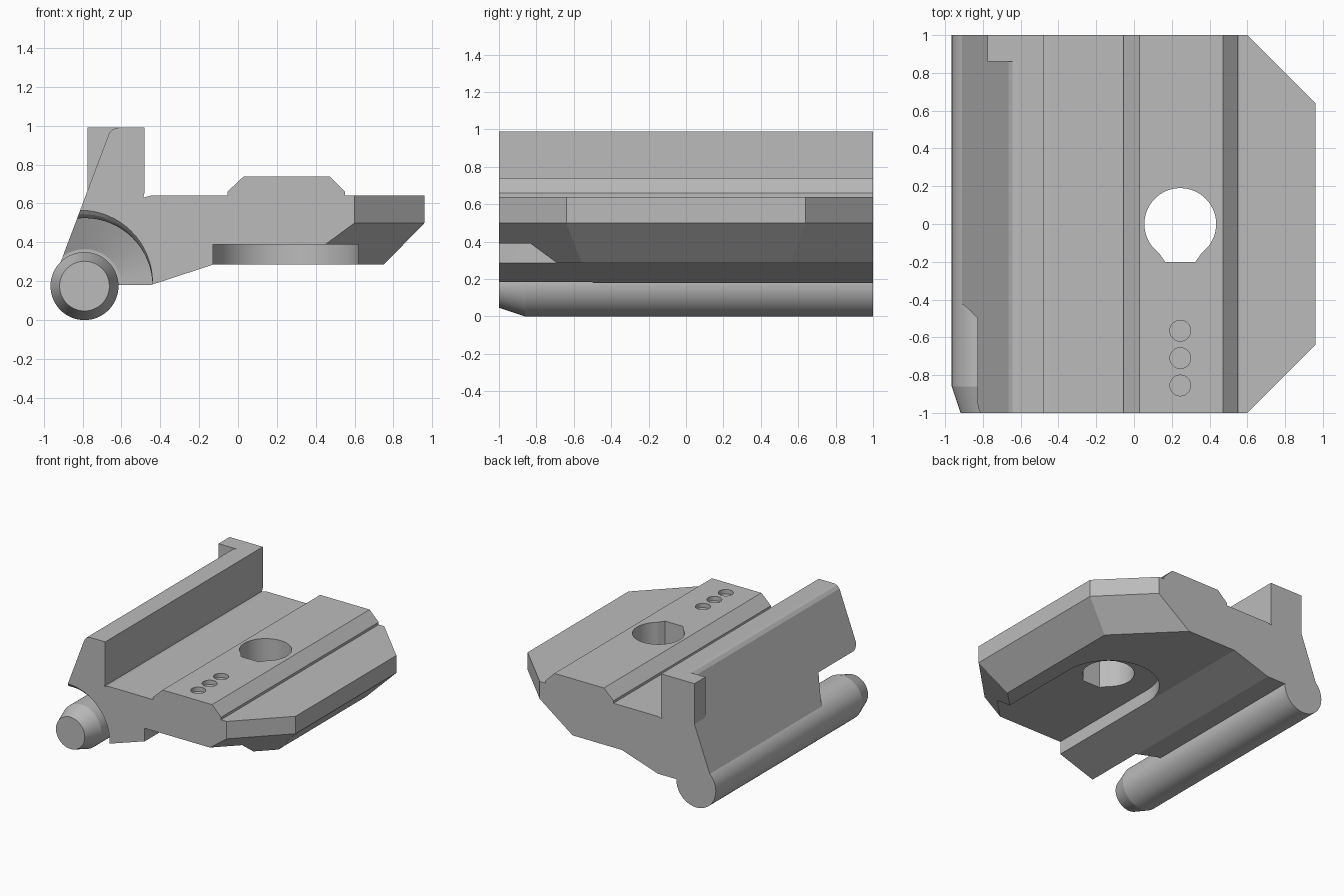
import bpy, bmesh, math
from mathutils import Vector

if "Cube" in bpy.data.objects:
    bpy.data.objects.remove(bpy.data.objects["Cube"], do_unlink=True)

grey = bpy.data.materials.new("plain grey")
grey.use_nodes = True
colour = (0.5, 0.5, 0.5, 1)
grey.diffuse_color = colour
grey.node_tree.nodes["Principled BSDF"].inputs["Base Color"].default_value = colour


def finish(bm, name):
    bmesh.ops.recalc_face_normals(bm, faces=bm.faces)
    mesh = bpy.data.meshes.new(name)
    bm.to_mesh(mesh)
    bm.free()
    mesh.materials.append(grey)
    obj = bpy.data.objects.new(name, mesh)
    bpy.context.collection.objects.link(obj)
    return obj


def loft(rings):
    """Closed solid through rings of equal point count."""
    bm = bmesh.new()
    loops = [[bm.verts.new(p) for p in ring] for ring in rings]
    n = len(loops[0])
    for a, b in zip(loops, loops[1:]):
        for i in range(n):
            j = (i + 1) % n
            bm.faces.new((a[i], a[j], b[j], b[i]))
    bm.faces.new(loops[0])
    bm.faces.new(loops[-1])
    return bm


def arc(cx, cy, r, start=0, end=360, n=64):
    full = end - start == 360
    angles = [math.radians(start + (end - start) * i / (n if full else n - 1))
              for i in range(n)]
    return [(cx + r * math.cos(a), cy + r * math.sin(a)) for a in angles]


def along_y(points, y):
    return [(x, y, z) for x, z in points]


def prism_z(points, z0, z1, name):
    return finish(loft([[(x, y, z) for x, y in points] for z in (z0, z1)]), name)


def select_only(obj):
    bpy.ops.object.select_all(action='DESELECT')
    obj.select_set(True)
    bpy.context.view_layer.objects.active = obj


def cut(target, cutter):
    mod = target.modifiers.new("cut", 'BOOLEAN')
    mod.operation = 'DIFFERENCE'
    mod.solver = 'EXACT'
    mod.object = cutter
    select_only(target)
    bpy.ops.object.modifier_apply(modifier=mod.name)
    bpy.data.objects.remove(cutter, do_unlink=True)


# Body: one cross-section run from front to back
profile = [(-0.79, 0.175), (-0.62, 0.18), (-0.45, 0.18), (-0.13, 0.285),
           (0.75, 0.285), (0.96, 0.5), (0.96, 0.64), (0.55, 0.64),
           (0.55, 0.66), (0.47, 0.74), (0.03, 0.74), (-0.055, 0.66),
           (-0.055, 0.64), (-0.45, 0.64), (-0.488, 0.63), (-0.48, 0.66),
           (-0.48, 0.99), (-0.615, 0.99), (-0.643, 0.983), (-0.664, 0.96),
           (-0.912, 0.3)]
bm = loft([along_y(profile, -1), along_y(profile, 1)])

# Clipped corners, upright above and sloping inward below
for side in (-1, 1):
    for slope in (0, -1.36):
        res = bmesh.ops.bisect_plane(
            bm, geom=bm.verts[:] + bm.edges[:] + bm.faces[:], dist=1e-5,
            plane_co=Vector((0.6, side, 0.5)),
            plane_no=Vector((1, side, slope)).normalized(), clear_outer=True)
        rim = [e for e in bm.edges if e.is_boundary]
        bmesh.ops.holes_fill(bm, edges=rim, sides=0)
body = finish(bm, "body")

# Round-ended slot under the body, open to the front
slot = [(-0.129, -1.2), (0.619, -1.2)] + arc(0.245, 0, 0.374, 0, 180, 40)
cut(body, prism_z(slot, 0.1, 0.39, "slot_cutter"))

# Through hole with a small flat key at the front
hole = arc(0.245, 0, 0.19, -53, 233, 56) + [(0.165, -0.2), (0.325, -0.2)]
cut(body, prism_z(hole, 0, 1.2, "hole_cutter"))

# Three shallow dimples
for y in (-0.855, -0.71, -0.565):
    cut(body, prism_z(arc(0.245, y, 0.055, n=32), 0.705, 0.9, "dimple_cutter"))

# Clearance around the rod, flared at the front and tapered at the inner end
rings = []
for y, flare in ((-1.05, 1), (-1, 1), (-0.985, 0.5), (-0.97, 0.2), (-0.95, 0)):
    rings.append(along_y(arc(-0.79 - 0.02 * flare, 0.175 + 0.02 * flare,
                             0.35 + 0.02 * flare), y))
for y, r in ((-0.5, 0.35), (-0.43, 0.19)):
    rings.append(along_y(arc(-0.79, 0.175, r), y))
cut(body, finish(loft(rings), "clearance_cutter"))

# Rod with a tapered front tip
rod = finish(loft([along_y(arc(-0.79, 0.175, r), y)
                   for y, r in ((-1, 0.128), (-0.86, 0.175), (1, 0.175))]), "rod")

# Stop block at the back of the upright wall
block = [(-0.775, 0.86), (-0.55, 0.86), (-0.55, 1), (-0.775, 1)]
prism_z(block, 0.64, 0.99, "stop_block")

for obj in (body, rod):
    select_only(obj)
    bpy.ops.object.shade_smooth_by_angle(angle=math.radians(14))
